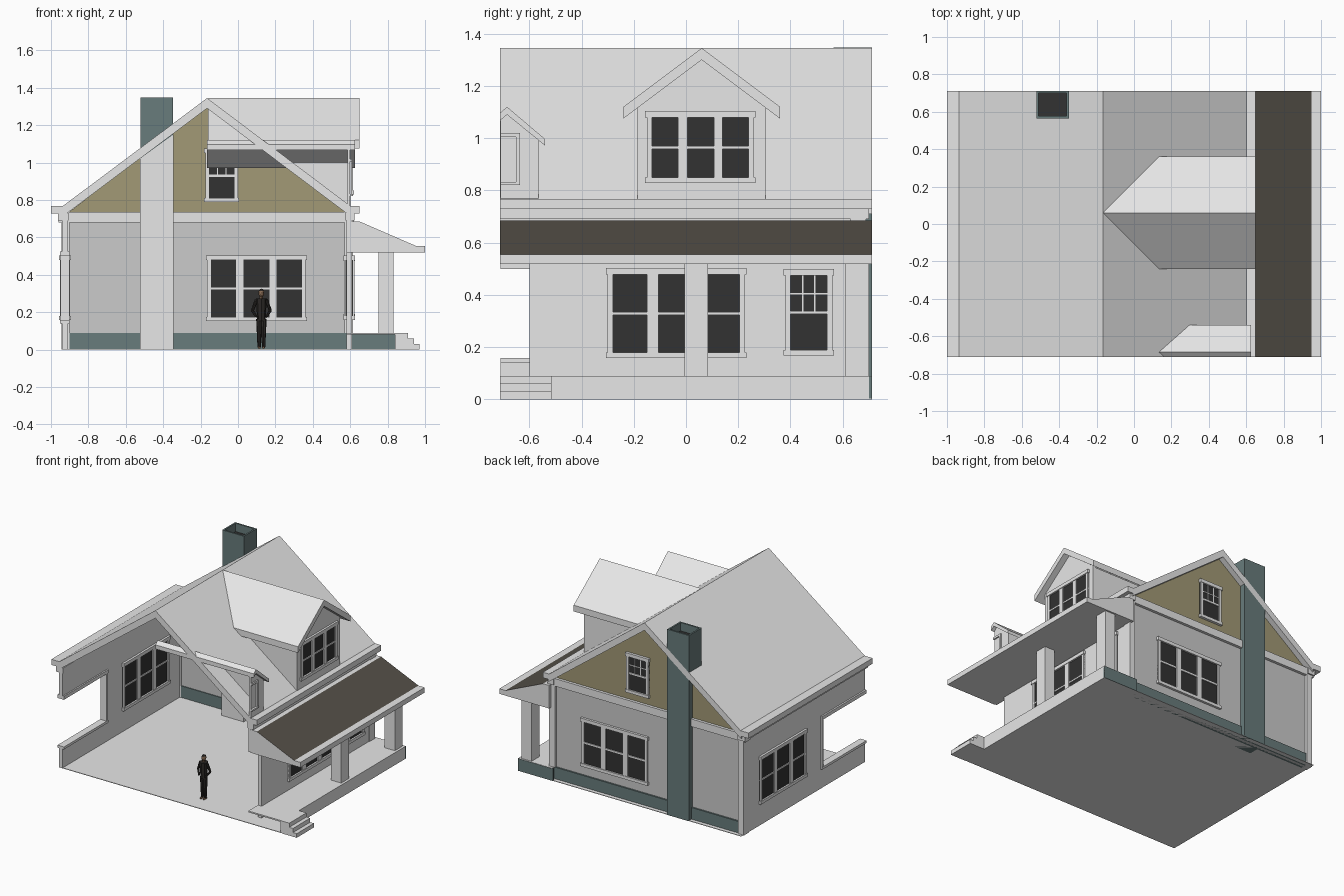
import bpy, bmesh, math
from mathutils import Vector

if "Cube" in bpy.data.objects:
    bpy.data.objects.remove(bpy.data.objects["Cube"])


def material(name, r, g, b):
    m = bpy.data.materials.new(name)
    m.diffuse_color = (r, g, b, 1)
    m.use_nodes = True
    m.node_tree.nodes["Principled BSDF"].inputs["Base Color"].default_value = m.diffuse_color
    return m


WHITE = material("white_paint", 0.8, 0.8, 0.8)
GREY = material("grey_siding", 0.6, 0.6, 0.6)
OLIVE = material("olive_gable", 0.36, 0.32, 0.18)
TEAL = material("teal_masonry", 0.14, 0.2, 0.2)
GLASS = material("dark_glass", 0.032, 0.032, 0.032)
BROWN = material("brown_porch_roof", 0.09, 0.08, 0.065)
CLOTH = material("dark_cloth", 0.025, 0.022, 0.02)
SKIN = material("skin", 0.25, 0.15, 0.09)


def finish(name, bm, mats):
    bmesh.ops.recalc_face_normals(bm, faces=bm.faces)
    me = bpy.data.meshes.new(name)
    bm.to_mesh(me)
    bm.free()
    for m in mats:
        me.materials.append(m)
    ob = bpy.data.objects.new(name, me)
    bpy.context.collection.objects.link(ob)
    return ob


def add_box(bm, x0, x1, y0, y1, z0, z1, mi=0):
    vs = bmesh.ops.create_cube(bm, size=1)["verts"]
    for v in vs:
        v.co = Vector((x1 if v.co.x > 0 else x0, y1 if v.co.y > 0 else y0,
                       z1 if v.co.z > 0 else z0))
    for f in {f for v in vs for f in v.link_faces}:
        f.material_index = mi


def boxes(name, mat, *dims):
    bm = bmesh.new()
    for d in dims:
        add_box(bm, *d)
    return finish(name, bm, [mat])


def prism(name, axis, pts, a, b, mats):
    """Extrude a 2D outline (other axis, z) from a to b along axis."""
    bm = bmesh.new()
    put = (lambda p, t: (t, p[0], p[1])) if axis == "x" else (lambda p, t: (p[0], t, p[1]))
    face = bm.faces.new([bm.verts.new(put(p, a)) for p in pts])
    new = bmesh.ops.extrude_face_region(bm, geom=[face])["geom"]
    shift = Vector(put((0, 0), b - a))
    for v in new:
        if isinstance(v, bmesh.types.BMVert):
            v.co += shift
    return finish(name, bm, mats)


def window(name, axis, pos, half, panes, z0, z1, muntins=()):
    """Double-hung window seen from both sides; wall normal along axis."""
    bm = bmesh.new()

    def bar(u0, u1, w0, w1, h, mi=0):
        if axis == "x":
            add_box(bm, pos - h, pos + h, u0, u1, w0, w1, mi)
        else:
            add_box(bm, u0, u1, pos - h, pos + h, w0, w1, mi)
    u0, u1 = panes[0][0] - 0.02, panes[-1][1] + 0.02
    mid = (z0 + z1) / 2
    bar(u0, u1, z0, z1, half, 1)
    edges = [u0] + [e for p in panes for e in p] + [u1]
    for a, b in zip(edges[::2], edges[1::2]):
        bar(a, b, z0, z1, half + 0.008)
    for w0, w1, over in ((z0 - 0.022, z0, 0.006), (z1, z1 + 0.025, 0.006)):
        bar(u0 - over, u1 + over, w0, w1, half + 0.012)
    bar(u0, u1, mid - 0.006, mid + 0.006, half + 0.006)
    for i in muntins:
        a, b = panes[i]
        for k in (1, 2):
            c = a + (b - a) * k / 3
            bar(c - 0.003, c + 0.003, mid, z1, half + 0.003)
        q = (mid + z1) / 2
        bar(a, b, q - 0.003, q + 0.003, half + 0.003)
    return finish(name, bm, [WHITE, GLASS])


# Floor and walls; the front is an open section cut
boxes("floor", WHITE, (-0.94, 0.85, -0.71, 0.71, 0, 0.004))
boxes("left_wall", WHITE, (-0.94, -0.91, -0.71, 0.67, 0, 0.155),
      (-0.94, -0.91, -0.71, 0.67, 0.5, 0.72), (-0.94, -0.91, -0.22, 0.67, 0.155, 0.5))
boxes("left_opening_trim", WHITE, (-0.952, -0.9, -0.71, -0.2, 0.5, 0.525),
      (-0.952, -0.9, -0.71, -0.2, 0.14, 0.158), (-0.95, -0.902, -0.22, -0.2, 0.158, 0.5))
boxes("right_wall", WHITE, (0.58, 0.61, -0.6, 0.67, 0, 0.52),
      (0.58, 0.61, -0.71, 0.67, 0.52, 0.72))
boxes("back_wall", GREY, (-0.91, 0.58, 0.64, 0.67, 0, 0.7))
prism("back_gable", "y", [(-0.95, 0.7), (-0.165, 1.3), (0.62, 0.7)], 0.645, 0.67, [OLIVE])
boxes("back_trim", WHITE, (-0.96, 0.62, 0.63, 0.69, 0.68, 0.735),
      (-0.945, -0.9, 0.63, 0.69, 0, 0.69), (0.57, 0.615, 0.63, 0.69, 0.09, 0.69))
boxes("back_plinth", TEAL, (-0.9, 0.6, 0.634, 0.682, 0, 0.088),
      (0.57, 0.85, 0.7, 0.712, 0, 0.088))

# Main roof with gutters and soffits
prism("main_roof", "y", [(-0.94, 0.765), (-0.165, 1.345), (0.605, 0.765),
                         (0.605, 0.71), (-0.165, 1.29), (-0.94, 0.71)], -0.712, 0.712, [WHITE])
boxes("eaves", WHITE, (-1, -0.935, -0.712, 0.712, 0.728, 0.768),
      (0.6, 0.65, -0.712, 0.712, 0.728, 0.768),
      (-0.962, -0.905, -0.712, 0.7, 0.69, 0.73), (0.575, 0.622, -0.712, 0.7, 0.69, 0.73))

# Large dormer
prism("dormer_roof", "x", [(-0.24, 1.075), (-0.24, 1.12), (0.06, 1.345), (0.36, 1.12),
                           (0.36, 1.075), (0.06, 1.3)], -0.16, 0.65, [WHITE])
prism("dormer_front", "x", [(-0.185, 0.75), (0.305, 0.75), (0.305, 1.12), (0.06, 1.305),
                            (-0.185, 1.12)], 0.585, 0.605, [WHITE])
for n, y in (("near", -0.185), ("far", 0.29)):
    prism("dormer_side_" + n, "y", [(0.6, 0.755), (0.6, 1.11), (0.13, 1.11)],
          y, y + 0.015, [WHITE])

# Small dormer, sliced by the section cut
prism("small_dormer_roof", "x", [(-0.712, 1.097), (-0.685, 1.12), (-0.54, 0.997),
                                 (-0.54, 0.972), (-0.685, 1.09), (-0.712, 1.067)],
      -0.165, 0.625, [WHITE])
prism("small_dormer_front", "x", [(-0.71, 0.755), (-0.565, 0.755), (-0.565, 1.0),
                                  (-0.685, 1.1), (-0.71, 1.075)], 0.585, 0.6, [WHITE])
prism("small_dormer_side", "y", [(0.6, 0.755), (0.6, 1.0), (0.28, 1.0)], -0.58, -0.565, [WHITE])
boxes("small_dormer_trim", WHITE, (0.59, 0.61, -0.65, -0.635, 0.83, 1.02),
      (0.59, 0.61, -0.71, -0.635, 1.005, 1.02), (0.59, 0.615, -0.71, -0.635, 0.82, 0.832))

# Windows
triple = [(-0.145, -0.01), (0.03, 0.168), (0.207, 0.342)]
window("back_window", "y", 0.655, 0.02, triple, 0.175, 0.478)
window("gable_window", "y", 0.657, 0.02, [(-0.155, -0.02)], 0.81, 1.05, muntins=(0,))
window("left_window", "x", -0.925, 0.019, [(a + 0.14, b + 0.14) for a, b in triple], 0.18, 0.478)
window("porch_window", "x", 0.595, 0.019, [(-0.28, -0.15), (-0.105, 0.03), (0.075, 0.205)],
       0.18, 0.478)
window("porch_small_window", "x", 0.595, 0.019, [(0.4, 0.54)], 0.19, 0.475, muntins=(0,))
window("dormer_window", "x", 0.595, 0.013, [(-0.13, -0.03), (0.005, 0.108), (0.14, 0.24)],
       0.85, 1.08)

# Porch: roof, deck, columns and steps
roof = prism("porch_roof", "y", [(0.6, 0.685), (0.65, 0.685), (0.95, 0.555), (1, 0.555),
                                 (1, 0.518), (0.6, 0.518)], -0.712, 0.712, [WHITE, BROWN])
for f in roof.data.polygons:
    if f.normal.z > 0.5 and f.normal.x > 0.2:
        f.material_index = 1
boxes("porch_deck", WHITE, (0.58, 0.85, -0.71, 0.71, 0.08, 0.09),
      (0.84, 0.85, -0.71, 0.71, 0, 0.085))
boxes("porch_columns", WHITE, *[(0.75, 0.832, y, y + 0.09, 0.09, 0.52) for y in (-0.005, 0.61)])
boxes("porch_steps", WHITE, *[(0.85, 0.97 - 0.03 * i, -0.712, -0.515, 0.03 * i, 0.03 * i + 0.03)
                              for i in range(3)])

# Chimney with hollow flue, white on the inner room side
bm = bmesh.new()
add_box(bm, -0.522, -0.348, 0.565, 0.712, 0, 1.347)
top = max(bm.faces, key=lambda f: f.calc_center_median().z)
bmesh.ops.inset_region(bm, faces=[top], thickness=0.017)
new = bmesh.ops.extrude_face_region(bm, geom=[top])["geom"]
bmesh.ops.delete(bm, geom=[top], context="FACES_ONLY")
for g in new:
    if isinstance(g, bmesh.types.BMVert):
        g.co.z -= 0.06
    elif isinstance(g, bmesh.types.BMFace):
        g.material_index = 1
finish("chimney", bm, [TEAL, GLASS])
prism("chimney_breast", "y", [(-0.525, 0), (-0.345, 0), (-0.345, 1.15), (-0.525, 1.02)],
      0.558, 0.66, [WHITE])


# Standing figure for scale
def limb(bm, p, q, r0, r1, mi=0):
    p, q = Vector(p), Vector(q)
    d = q - p
    m = d.to_track_quat("Z", "Y").to_matrix().to_4x4()
    m.translation = (p + q) / 2
    vs = bmesh.ops.create_cone(bm, cap_ends=True, segments=8, radius1=r0, radius2=r1,
                               depth=d.length, matrix=m)["verts"]
    for f in {f for v in vs for f in v.link_faces}:
        f.material_index = mi


bm = bmesh.new()
for s in (-1, 1):
    limb(bm, (0.012 * s, 0, 0.01), (0.012 * s, 0, 0.16), 0.009, 0.016)
    limb(bm, (0.012 * s, -0.02, 0.006), (0.012 * s, 0.01, 0.008), 0.006, 0.008, 1)
    limb(bm, (0.026 * s, 0, 0.262), (0.048 * s, 0.005, 0.205), 0.01, 0.008)
    limb(bm, (0.048 * s, 0.005, 0.205), (0.026 * s, -0.018, 0.17), 0.008, 0.006)
limb(bm, (0, 0, 0.15), (0, 0, 0.268), 0.022, 0.029)
limb(bm, (0, 0, 0.265), (0, 0, 0.285), 0.009, 0.009, 1)
head = bmesh.ops.create_icosphere(bm, subdivisions=2, radius=0.019)["verts"]
for v in head:
    v.co = Vector((v.co.x * 0.85, v.co.y, v.co.z * 1.2 + 0.299))
for f in {f for v in head for f in v.link_faces}:
    c = f.calc_center_median()
    f.material_index = 0 if c.z > 0.308 or c.y > 0.004 else 1
figure = finish("standing_figure", bm, [CLOTH, SKIN])
figure.location = (0.125, -0.57, 0.004)
